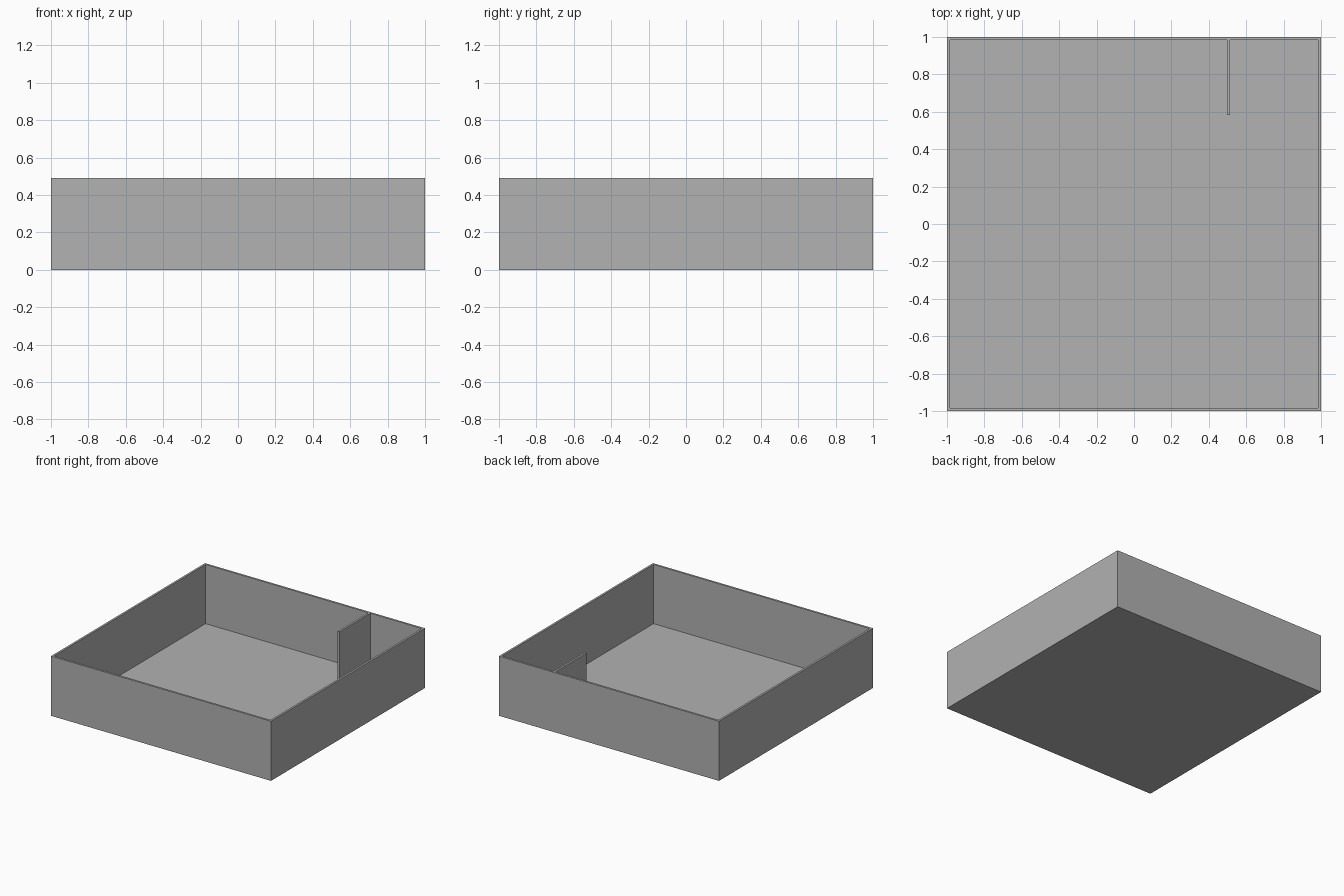
import bpy

cube = bpy.data.objects.get("Cube")
if cube:
    bpy.data.objects.remove(cube, do_unlink=True)

HEIGHT = 0.49
FLOOR = 0.004
INNER = 0.983                 # inner face of the outer walls
PART_X0, PART_X1 = 0.497, 0.514
PART_END = 0.583              # free end of the partition

# Single plain grey
grey = bpy.data.materials.new("plain_grey")
grey.use_nodes = True
colour = (0.445, 0.445, 0.445, 1)
grey.diffuse_color = colour
grey.node_tree.nodes["Principled BSDF"].inputs["Base Color"].default_value = colour


def extruded_plan(name, outlines, z0, z1):
    """Extrude flat outlines (later ones cut holes) from z0 to z1 as a mesh."""
    curve = bpy.data.curves.new(name, 'CURVE')
    curve.dimensions = '2D'
    curve.fill_mode = 'BOTH'
    curve.extrude = (z1 - z0) / 2
    for points in outlines:
        spline = curve.splines.new('POLY')
        spline.points.add(len(points) - 1)
        for p, (x, y) in zip(spline.points, points):
            p.co = (x, y, 0, 1)
        spline.use_cyclic_u = True
        spline.use_smooth = False
    obj = bpy.data.objects.new(name, curve)
    bpy.context.collection.objects.link(obj)
    obj.location.z = (z0 + z1) / 2
    bpy.ops.object.select_all(action='DESELECT')
    obj.select_set(True)
    bpy.context.view_layer.objects.active = obj
    bpy.ops.object.convert(target='MESH')
    obj = bpy.context.object
    obj.data.materials.clear()
    obj.data.materials.append(grey)
    return obj


outer = [(-1, -1), (1, -1), (1, 1), (-1, 1)]

# Room outline, notched by the short partition on the back wall
room = [(-INNER, -INNER), (INNER, -INNER), (INNER, INNER),
        (PART_X1, INNER), (PART_X1, PART_END),
        (PART_X0, PART_END), (PART_X0, INNER), (-INNER, INNER)]

extruded_plan("floor", [outer], 0, FLOOR)
extruded_plan("walls_and_partition", [outer, room], FLOOR, HEIGHT)
